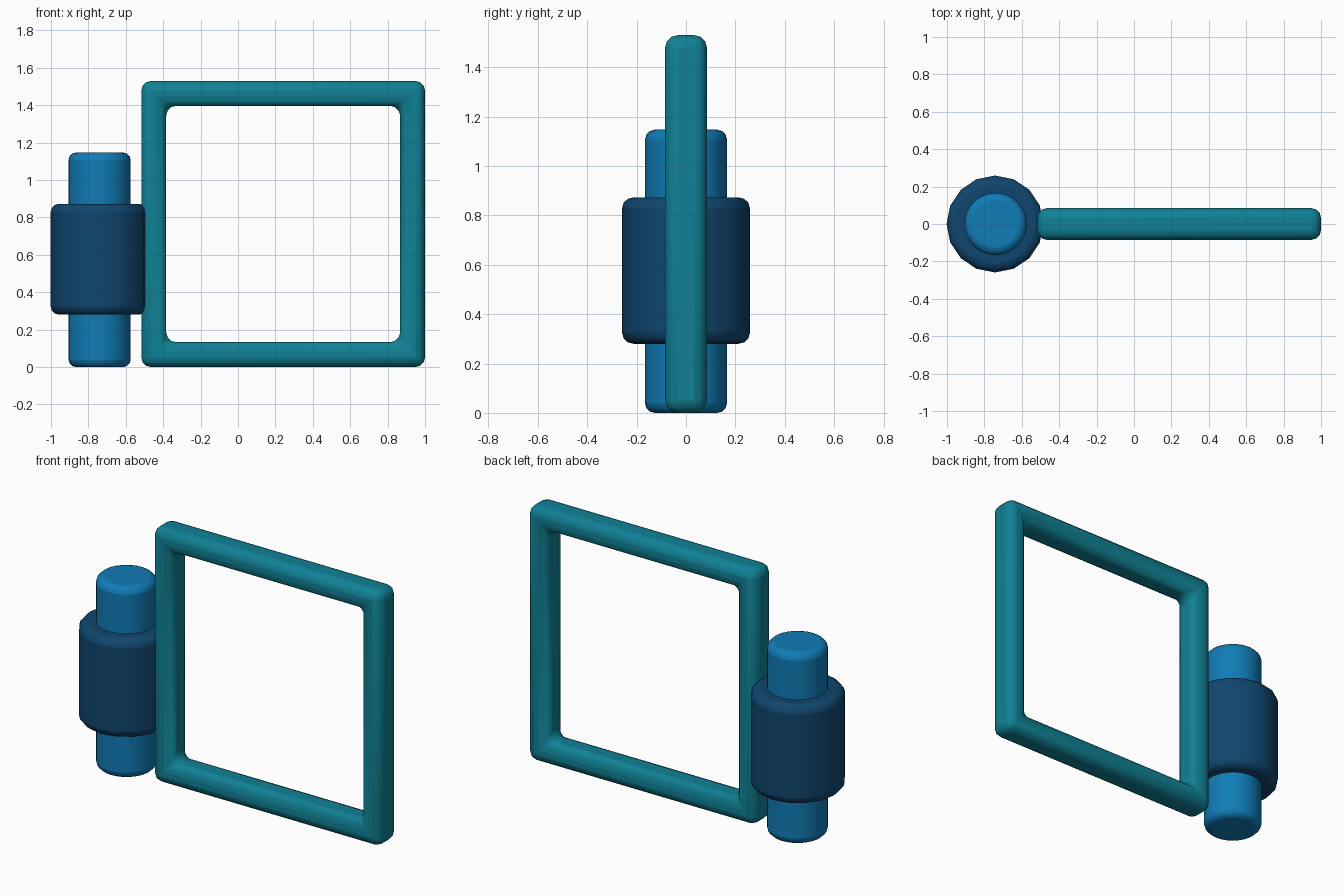
import bpy, bmesh, math

default = bpy.data.objects.get("Cube")
if default:
    bpy.data.objects.remove(default, do_unlink=True)


def material(name, rgb):
    m = bpy.data.materials.new(name)
    m.use_nodes = True
    color = (*rgb, 1.0)
    m.diffuse_color = color
    m.node_tree.nodes["Principled BSDF"].inputs["Base Color"].default_value = color
    return m


teal = material("teal", (0.005, 0.22, 0.30))
navy = material("navy blue", (0.005, 0.06, 0.155))
blue = material("bright blue", (0.005, 0.2, 0.47))


def finish(obj, mat, bevel):
    """Colour the part, round its edges and shade it smooth."""
    obj.data.materials.append(mat)
    mod = obj.modifiers.new("rounded edges", "BEVEL")
    mod.width = bevel
    mod.segments = 3
    mod.limit_method = "ANGLE"
    mod.angle_limit = math.radians(40)
    bpy.ops.object.select_all(action="DESELECT")
    obj.select_set(True)
    bpy.context.view_layer.objects.active = obj
    bpy.ops.object.shade_smooth_by_angle(angle=math.radians(40))


def rod(name, x, radius, bottom, top, sides, mat, bevel):
    bpy.ops.mesh.primitive_cylinder_add(
        vertices=sides, radius=radius, depth=top - bottom,
        location=(x, 0, (bottom + top) / 2))
    obj = bpy.context.object
    obj.name = name
    finish(obj, mat, bevel)


def square_frame(name, x0, x1, z0, z1, width, half_depth, mat, bevel):
    """Rectangular section swept around four mitred corners."""
    bm = bmesh.new()
    rings = []
    for sx, sz in ((0, 0), (1, 0), (1, 1), (0, 1)):
        ring = []
        for inset, y in ((0, -1), (0, 1), (width, 1), (width, -1)):
            x = x1 - inset if sx else x0 + inset
            z = z1 - inset if sz else z0 + inset
            ring.append(bm.verts.new((x, y * half_depth, z)))
        rings.append(ring)
    for i in range(4):
        a, b = rings[i], rings[(i + 1) % 4]
        for j in range(4):
            k = (j + 1) % 4
            bm.faces.new((a[j], b[j], b[k], a[k]))
    bmesh.ops.recalc_face_normals(bm, faces=bm.faces)
    mesh = bpy.data.meshes.new(name)
    bm.to_mesh(mesh)
    bm.free()
    obj = bpy.data.objects.new(name, mesh)
    bpy.context.collection.objects.link(obj)
    finish(obj, mat, bevel)


# Upright pin and the thick sleeve around its middle
rod("hinge_pin", -0.74, 0.166, 0.0, 1.147, 32, blue, 0.04)
rod("hinge_sleeve", -0.743, 0.259, 0.28, 0.873, 16, navy, 0.045)

# Open square frame beside the sleeve
square_frame("door_frame", -0.517, 1.0, 0.0, 1.53, 0.133, 0.085, teal, 0.052)
